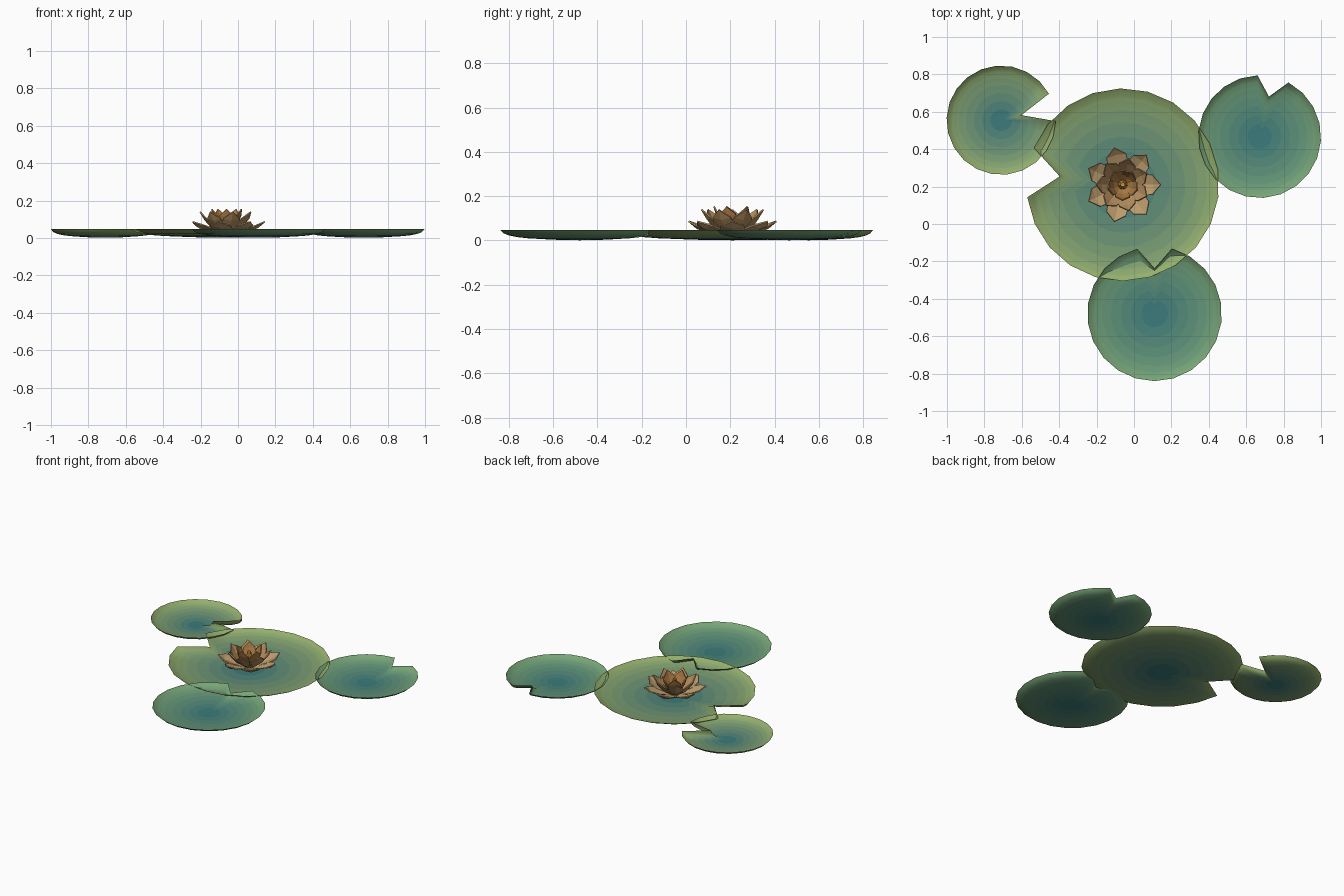
import bpy, bmesh, math
from mathutils import Vector, Matrix

if "Cube" in bpy.data.objects:
    bpy.data.objects.remove(bpy.data.objects["Cube"])

def material(name, rgb):
    m = bpy.data.materials.new(name)
    m.diffuse_color = (*rgb, 1)
    m.use_nodes = True
    m.node_tree.nodes["Principled BSDF"].inputs["Base Color"].default_value = m.diffuse_color
    return m

def finish(bm, name, mats, smooth):
    bmesh.ops.recalc_face_normals(bm, faces=bm.faces)
    me = bpy.data.meshes.new(name)
    for f in bm.faces:
        f.smooth = smooth
    bm.to_mesh(me)
    bm.free()
    for m in mats:
        me.materials.append(m)
    ob = bpy.data.objects.new(name, me)
    bpy.context.collection.objects.link(ob)
    return ob

# Lily pads: shallow bowls with one notch pulled in towards the centre
PROFILE = [(.2, .002), (.35, .004), (.5, .007), (.65, .010),
           (.78, .015), (.88, .022), (.95, .031), (1, .048)]
TEAL = Vector((.045, .20, .20))

def lily_pad(name, x, y, radius, notch_deg, notch, edge):
    start = math.radians(notch_deg)
    half = math.radians(15)
    n = 20
    angles = [(start, notch)] + [
        (start + half + (2 * math.pi - 2 * half) * i / n, 1) for i in range(n + 1)]
    bm = bmesh.new()
    centre = bm.verts.new((x, y, 0.001))
    rings = [[bm.verts.new((x + radius * r * f * math.cos(a),
                            y + radius * r * f * math.sin(a), z))
              for a, f in angles] for r, z in PROFILE]
    count = len(angles)
    for i in range(count):
        j = (i + 1) % count
        bm.faces.new((centre, rings[0][i], rings[0][j]))
        for k in range(len(rings) - 1):
            a, b = rings[k], rings[k + 1]
            bm.faces.new((a[i], b[i], b[j], a[j])).material_index = k + 1
    mats = [material(f"{name}_band_{k}", TEAL.lerp(Vector(edge), k / (len(PROFILE) - 1)))
            for k in range(len(PROFILE))]
    ob = finish(bm, name, mats, True)
    # the open sheet must face up
    if sum(p.normal.z for p in ob.data.polygons) < 0:
        ob.data.flip_normals()

YELLOW_GREEN = (.30, .43, .15)
GREEN = (.19, .38, .18)
lily_pad("large_pad", -.06, .21, .515, 172.5, .66, YELLOW_GREEN)
lily_pad("left_pad", -.71, .555, .292, 14, .38, YELLOW_GREEN)
lily_pad("right_pad", .672, .467, .328, 77, .67, GREEN)
lily_pad("front_pad", .11, -.48, .36, 90, .67, GREEN)

# Flower: rings of cupped, pointed petals
FX, FY = -.06, .21

def petal_ring(name, count, offset_deg, rows, tip, mat):
    """rows: (distance, height, half width, cup) from base to shoulder."""
    for p in range(count):
        bm = bmesh.new()
        grid = [[bm.verts.new((d - (c * .5 if s else 0), s * w, z + (c if s else 0)))
                 for s in (-1, 0, 1)] for d, z, w, c in rows]
        end = bm.verts.new((tip[0], 0, tip[1]))
        for a, b in zip(grid, grid[1:]):
            for s in (0, 1):
                bm.faces.new((a[s], b[s], b[s + 1], a[s + 1]))
        for s in (0, 1):
            bm.faces.new((grid[-1][s], end, grid[-1][s + 1]))
        angle = math.radians(offset_deg + 360 * p / count)
        bm.transform(Matrix.Translation((FX, FY, 0)) @ Matrix.Rotation(angle, 4, 'Z'))
        ob = finish(bm, f"{name}_{p + 1}", [mat], False)
        mod = ob.modifiers.new("thickness", 'SOLIDIFY')
        mod.thickness = .007
        mod.offset = 0

petal_ring("outer_petal", 7, 0,
           [(.03, .015, .02, .003), (.11, .034, .058, .014), (.165, .056, .053, .012)],
           (.203, .087), material("outer_petal_tan", (.50, .33, .15)))
petal_ring("middle_petal", 7, 180 / 7,
           [(.02, .02, .016, .003), (.08, .055, .048, .012), (.115, .095, .044, .010)],
           (.143, .14), material("middle_petal_tan", (.45, .27, .11)))
petal_ring("inner_petal", 5, 125,
           [(.015, .03, .014, .003), (.05, .068, .042, .009), (.07, .112, .038, .008)],
           (.083, .154), material("inner_petal_brown", (.42, .20, .06)))

# Orange flower heart
bm = bmesh.new()
bmesh.ops.create_cone(bm, cap_ends=True, segments=7, radius1=.03, radius2=.012, depth=.105,
                      matrix=Matrix.Translation((FX, FY, .0725)))
finish(bm, "flower_heart", [material("heart_orange", (.65, .30, .04))], False)
